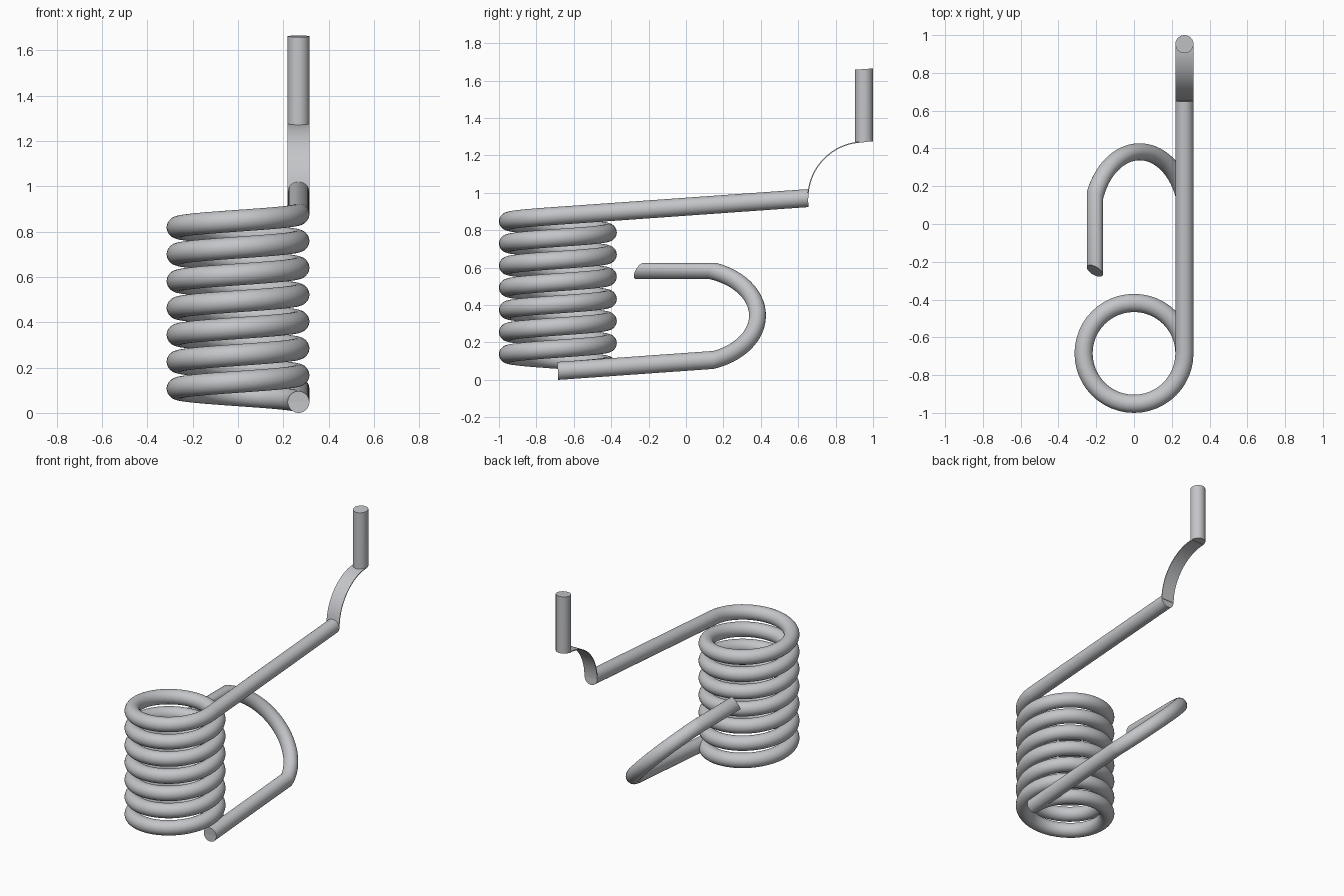
import bpy, bmesh, math
from mathutils import Vector, Matrix

cube = bpy.data.objects.get("Cube")
if cube:
    bpy.data.objects.remove(cube)

WIRE = 0.048            # wire radius
COIL = 0.267            # coil centreline radius
COIL_Y = -0.685
BASE = 0.048
PITCH = 0.1185
TURNS = 7
SLOPE = PITCH / (2 * math.pi * COIL)

X, Y, Z = Vector((1, 0, 0)), Vector((0, 1, 0)), Vector((0, 0, 1))

steel = bpy.data.materials.new("plain_steel_grey")
steel.use_nodes = True
colour = (0.55, 0.56, 0.58, 1)
steel.diffuse_color = colour
steel.node_tree.nodes["Principled BSDF"].inputs["Base Color"].default_value = colour

ROUND = [(WIRE * math.cos(2 * math.pi * i / 32), WIRE * math.sin(2 * math.pi * i / 32))
         for i in range(32)]


def sweep(name, frames, section=ROUND):
    """Skin a section through frames of (centre, axis_a, axis_b), with end caps."""
    bm = bmesh.new()
    rings = [[bm.verts.new(c + a * u + b * v) for u, v in section] for c, a, b in frames]
    n = len(section)
    for lower, upper in zip(rings, rings[1:]):
        for i in range(n):
            j = (i + 1) % n
            bm.faces.new((lower[i], lower[j], upper[j], upper[i]))
    bm.faces.new(rings[0][::-1])
    bm.faces.new(rings[-1])
    bmesh.ops.recalc_face_normals(bm, faces=bm.faces)
    mesh = bpy.data.meshes.new(name)
    bm.to_mesh(mesh)
    bm.free()
    mesh.materials.append(steel)
    obj = bpy.data.objects.new(name, mesh)
    bpy.context.collection.objects.link(obj)
    bpy.ops.object.select_all(action='DESELECT')
    obj.select_set(True)
    bpy.context.view_layer.objects.active = obj
    bpy.ops.object.shade_smooth_by_angle(angle=math.radians(40))
    return obj


# Coil: rises counter-clockwise, starting and ending on its left side
coil = []
steps = 48 * TURNS
for i in range(steps + 1):
    t = 2 * math.pi * TURNS * i / steps
    out = Vector((math.cos(t), math.sin(t), 0))
    along = Vector((-math.sin(t), math.cos(t), SLOPE)).normalized()
    centre = out * COIL + Vector((0, COIL_Y, BASE + PITCH * TURNS * i / steps))
    coil.append((centre, out, along.cross(out)))
sweep("spring_coil", coil)

# Upper arm: leaves the top of the coil along its tangent
rise = Vector((0, 1, SLOPE)).normalized()
arm_up = X.cross(rise)
arm_start = coil[-1][0]
arm_end = arm_start + Vector((0, 1, SLOPE)) * 1.337
sweep("upper_arm", [(arm_start, X, arm_up), (arm_end, X, arm_up)])

# Thin bent strip: quarter turn from the arm to the upright pin
BEND = 0.3
pivot = arm_end + Y * BEND
strip = []
for i in range(25):
    t = math.pi / 2 * i / 24
    radial = Vector((0, -math.cos(t), math.sin(t)))
    strip.append((pivot + radial * BEND, X, radial))
half = 0.003
sweep("bent_strip", strip, [(-WIRE, -half), (WIRE, -half), (WIRE, half), (-WIRE, half)])

# Upright pin with slightly tilted ends
foot = pivot + Z * BEND
tilt = Vector((0, 1, SLOPE))
sweep("upright_pin", [(foot, X, tilt), (foot + Z * 0.39, X, tilt)])

# Lower arm and hook: straight, a 140 degree bend in a diagonal plane, straight back
start = Vector((COIL, COIL_Y, BASE))
bend_start = start + Vector((0, 1, SLOPE)) * 0.832
diag = Vector((-1, 0, 1)).normalized()
across = Y.cross(diag)
chord = 0.671
sweep_angle = math.radians(140)
radius = chord / 2 / math.sin(sweep_angle / 2)
hub = bend_start + diag * chord / 2 - Y * radius * math.cos(sweep_angle / 2)
hook = [(start, diag, across)]
for i in range(41):
    turn = sweep_angle * i / 40
    t = turn - sweep_angle / 2
    centre = hub + (diag * math.sin(t) + Y * math.cos(t)) * radius
    face = diag * math.cos(turn) - Y * math.sin(turn)
    hook.append((centre, face, across))
last, face, _ = hook[-1]
hook.append((last - Y * 0.395, face, across))
sweep("lower_arm_hook", hook)
